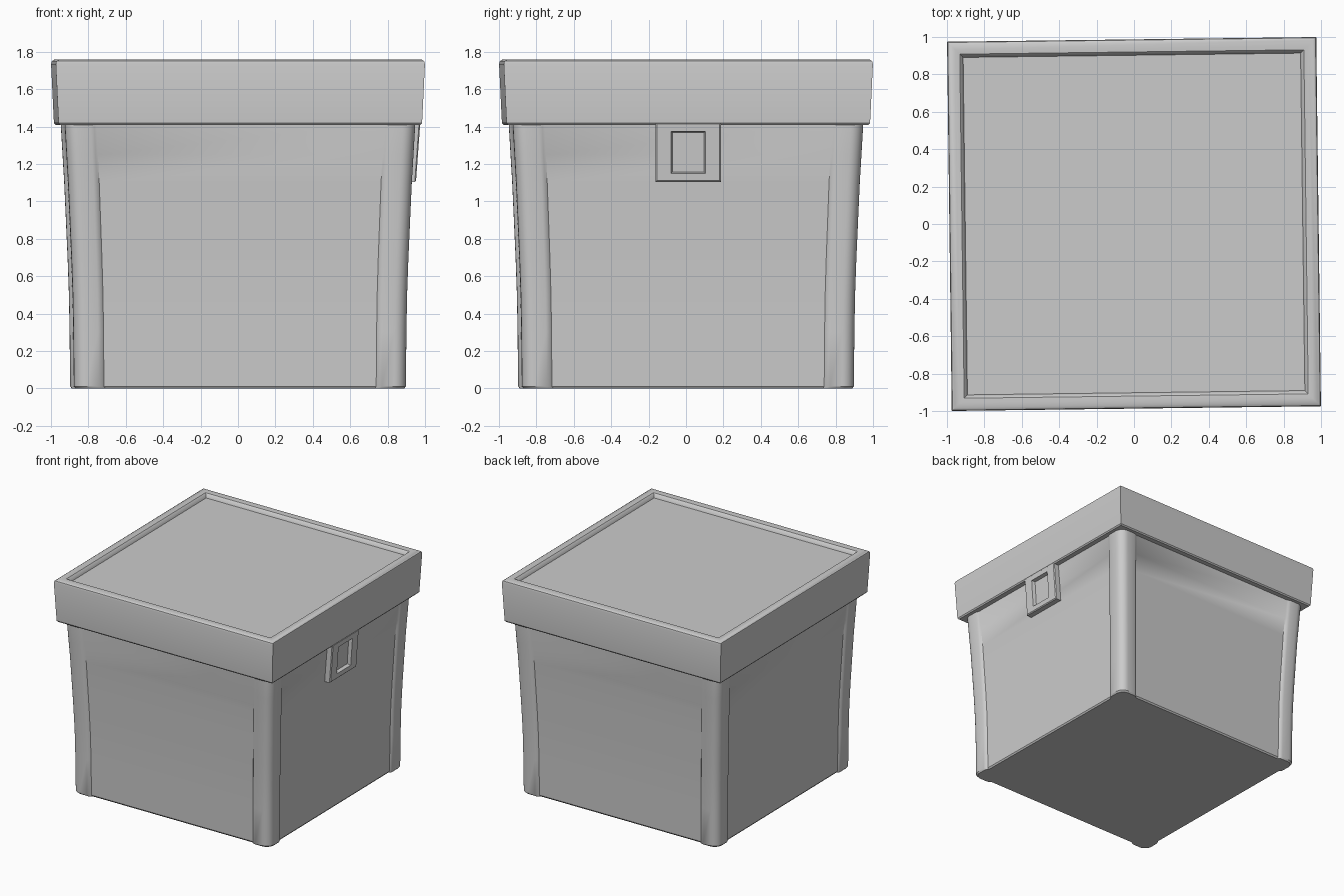
import bpy, bmesh, math

if "Cube" in bpy.data.objects:
    bpy.data.objects.remove(bpy.data.objects["Cube"])

TURN = 0.0127  # the whole box sits slightly turned about z


def loft(name, rings, angle=30):
    """Skin a list of closed rings and cap both ends."""
    bm = bmesh.new()
    vr = [[bm.verts.new(p) for p in ring] for ring in rings]
    n = len(vr[0])
    for a, b in zip(vr, vr[1:]):
        for i in range(n):
            j = (i + 1) % n
            bm.faces.new((a[i], a[j], b[j], b[i]))
    bm.faces.new(vr[0][::-1])
    bm.faces.new(vr[-1])
    bmesh.ops.recalc_face_normals(bm, faces=bm.faces)
    me = bpy.data.meshes.new(name)
    bm.to_mesh(me)
    bm.free()
    ob = bpy.data.objects.new(name, me)
    bpy.context.collection.objects.link(ob)
    bpy.ops.object.select_all(action='DESELECT')
    ob.select_set(True)
    bpy.context.view_layer.objects.active = ob
    ob.rotation_euler.z = TURN
    bpy.ops.object.shade_smooth_by_angle(angle=math.radians(angle))
    return ob


def square(h, z):
    return [(-h, -h, z), (h, -h, z), (h, h, z), (-h, h, z)]


def body_section(s, z, post=0.89, panel=0.872):
    """Square outline with a raised rounded post at each corner."""
    r = 0.065
    c = post - r
    corner = [(panel, 0.73), (post - 0.006, 0.742), (post, 0.76)]
    corner += [(c + r * math.cos(t), c + r * math.sin(t))
               for t in [math.pi / 2 * k / 8 for k in range(9)]]
    corner += [(0.76, post), (0.742, post - 0.006), (0.73, panel)]
    ring = []
    for k in range(4):
        ca, sa = [(1, 0), (0, 1), (-1, 0), (0, -1)][k]
        ring += [(s * (x * ca - y * sa), s * (x * sa + y * ca), z) for x, y in corner]
    return ring


# body: straight near the base, flaring towards the lid
levels = [(0.987, 0.0), (0.997, 0.012), (1.0, 0.3), (1.004, 0.5), (1.012, 0.7),
          (1.022, 0.9), (1.032, 1.1), (1.042, 1.25), (1.053, 1.42), (1.053, 1.46)]
loft("bin_body", [body_section(s, z, panel=0.872 + 0.008 * max(0, (z - 1.15) / 0.3))
                  for s, z in levels], 35)

# lid: tapered skirt, rounded rim and sunken top panel
lid = [(0.90, 1.41), (0.964, 1.41), (0.972, 1.42), (0.987, 1.735), (0.983, 1.75),
       (0.97, 1.758), (0.945, 1.76), (0.92, 1.757), (0.91, 1.748), (0.902, 1.725)]
loft("lid", [square(h, z) for h, z in lid])


def latch_ring(hy, z0, z1, x0, x1):
    """Rectangle on the right side, x0 at the bottom edge, x1 at the top."""
    return [(x0, -hy, z0), (x0, hy, z0), (x1, hy, z1), (x1, -hy, z1)]


# latch: tilted plate with a sunken window, on the right side only
loft("latch", [latch_ring(0.175, 1.105, 1.42, 0.88, 0.89),
               latch_ring(0.175, 1.105, 1.42, 0.943, 0.966),
               latch_ring(0.168, 1.112, 1.414, 0.95, 0.972),
               latch_ring(0.092, 1.15, 1.375, 0.953, 0.969),
               latch_ring(0.085, 1.158, 1.368, 0.926, 0.94)])
